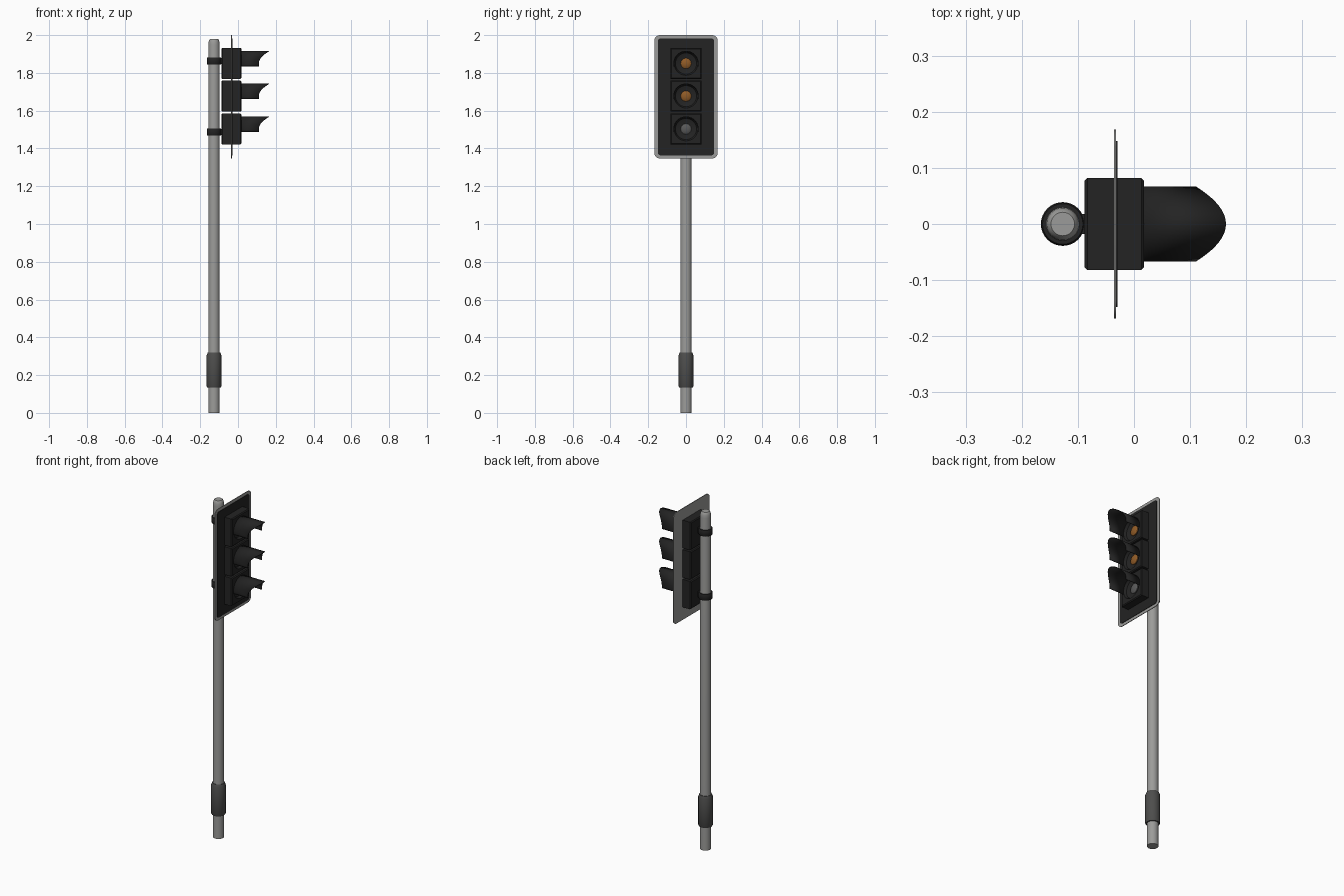
import bpy, bmesh, math
from mathutils import Vector

if "Cube" in bpy.data.objects:
    bpy.data.objects.remove(bpy.data.objects["Cube"], do_unlink=True)


def material(name, r, g, b, rough=0.6):
    m = bpy.data.materials.new(name)
    m.use_nodes = True
    bsdf = m.node_tree.nodes["Principled BSDF"]
    bsdf.inputs["Base Color"].default_value = (r, g, b, 1)
    bsdf.inputs["Roughness"].default_value = rough
    m.diffuse_color = (r, g, b, 1)
    return m


BLACK = material("matte black", 0.017, 0.017, 0.017)
STEEL = material("galvanised grey", 0.33, 0.33, 0.32)
SLEEVE = material("dark grey", 0.075, 0.075, 0.073)
AMBER = material("amber glass", 0.28, 0.105, 0.02)
CLEAR = material("grey glass", 0.10, 0.10, 0.10)

POLE_X = -0.127
HEADS = [1.85, 1.677, 1.503]
HALF = 0.082


def finish(name, bm, mat):
    bmesh.ops.recalc_face_normals(bm, faces=bm.faces)
    me = bpy.data.meshes.new(name)
    bm.to_mesh(me)
    bm.free()
    me.materials.append(mat)
    me.shade_smooth()
    me.set_sharp_from_angle(angle=math.radians(35))
    ob = bpy.data.objects.new(name, me)
    bpy.context.scene.collection.objects.link(ob)
    return ob


def loft(name, rings, place, mat, n=32):
    """Closed skin over rings of (position, radius, is_square)."""
    bm = bmesh.new()
    loops = []
    for pos, size, square in rings:
        loop = []
        for i in range(n):
            a = math.tau * i / n
            c, s = math.cos(a), math.sin(a)
            k = size / max(abs(c), abs(s)) if square else size
            loop.append(bm.verts.new(place(pos, c * k, s * k)))
        loops.append(loop)
    for lo, hi in zip(loops, loops[1:]):
        for i in range(n):
            j = (i + 1) % n
            bm.faces.new((lo[i], lo[j], hi[j], hi[i]))
    bm.faces.new(loops[0])
    bm.faces.new(loops[-1])
    return finish(name, bm, mat)


def on_pole(pos, u, v):
    return (POLE_X + u, v, pos)


def facing(z):
    return lambda pos, u, v: (pos, u, z + v)


def turned(name, profile, mat):
    return loft(name, [(z, r, False) for z, r in profile], on_pole, mat)


def rounded_plate(name, x0, x1, hy, z0, z1, radius, mat):
    bm = bmesh.new()
    zc, hz = (z0 + z1) / 2, (z1 - z0) / 2
    outline = []
    for q, (sy, sz) in enumerate([(1, 1), (-1, 1), (-1, -1), (1, -1)]):
        for k in range(7):
            a = math.radians(90 * q + 15 * k)
            outline.append((sy * (hy - radius) + radius * math.cos(a),
                            zc + sz * (hz - radius) + radius * math.sin(a)))
    face = bm.faces.new([bm.verts.new((x0, y, z)) for y, z in outline])
    ext = bmesh.ops.extrude_face_region(bm, geom=[face], use_keep_orig=True)
    moved = [e for e in ext["geom"] if isinstance(e, bmesh.types.BMVert)]
    bmesh.ops.translate(bm, verts=moved, vec=Vector((x1 - x0, 0, 0)))
    return finish(name, bm, mat)


def box(name, lo, hi, mat):
    bm = bmesh.new()
    bmesh.ops.create_cube(bm, size=1)
    for v in bm.verts:
        v.co = [(a + b) / 2 + c * (b - a) for a, b, c in zip(lo, hi, v.co)]
    return finish(name, bm, mat)


def visor(name, z, mat, radius=0.0655, steps=28):
    """Open arched hood whose lip sweeps back toward the sides."""
    bm = bmesh.new()
    rows = []
    for i in range(steps + 1):
        a = math.radians(-13 + 206 * i / steps)
        y, dz = radius * math.cos(a), radius * math.sin(a)
        lip = 0.11 + 0.054 * max(math.sin(a), 0) ** 2
        rows.append([bm.verts.new((x, y, z + dz)) for x in (0.012, lip)])
    for p, q in zip(rows, rows[1:]):
        bm.faces.new((p[0], p[1], q[1], q[0]))
    ob = finish(name, bm, mat)
    mod = ob.modifiers.new("thickness", "SOLIDIFY")
    mod.thickness = 0.003
    mod.offset = 0
    return ob


# Pole with rounded cap, and the access sleeve near its foot
turned("pole", [(0, 0.03), (1.948, 0.03), (1.964, 0.0285), (1.975, 0.025),
                (1.98, 0.021)], STEEL)
turned("pole_sleeve", [(0.135, 0.036), (0.14, 0.039), (0.305, 0.039),
                       (0.32, 0.033)], SLEEVE)

# Clamps with short brackets to the signal housings
for tag, z in (("upper", 1.863), ("lower", 1.487)):
    turned(tag + "_clamp", [(z - 0.018, 0.036), (z - 0.015, 0.038),
                            (z + 0.015, 0.038), (z + 0.018, 0.036)], BLACK)
    box(tag + "_bracket", (-0.11, -0.018, z - 0.016),
        (-0.08, 0.018, z + 0.016), BLACK)

# Backboard: grey sheet with a dark front panel leaving a pale border
rounded_plate("backboard", -0.036, -0.032, 0.168, 1.347, 2.0, 0.03, STEEL)
rounded_plate("backboard_panel", -0.032, -0.0295, 0.148, 1.363, 1.983,
              0.014, BLACK)

# Three signal heads: housing, door with a recessed dish, lens, hood
for tag, z, glass in zip(("top", "middle", "bottom"), HEADS,
                         (AMBER, AMBER, CLEAR)):
    place = facing(z)
    loft(tag + "_housing", [(-0.088, HALF - 0.005, True),
                            (-0.083, HALF, True),
                            (-0.031, HALF, True)], place, BLACK)
    loft(tag + "_door", [(-0.031, HALF, True), (0.013, HALF, True),
                         (0.018, HALF - 0.005, True), (0.018, 0.063, False),
                         (0.004, 0.056, False), (-0.004, 0.03, False)],
         place, BLACK)
    loft(tag + "_lens", [(-0.006, 0.028, False), (0.0, 0.028, False),
                         (0.004, 0.022, False), (0.007, 0.012, False),
                         (0.008, 0.004, False)], place, glass)
    visor(tag + "_visor", z, BLACK)
